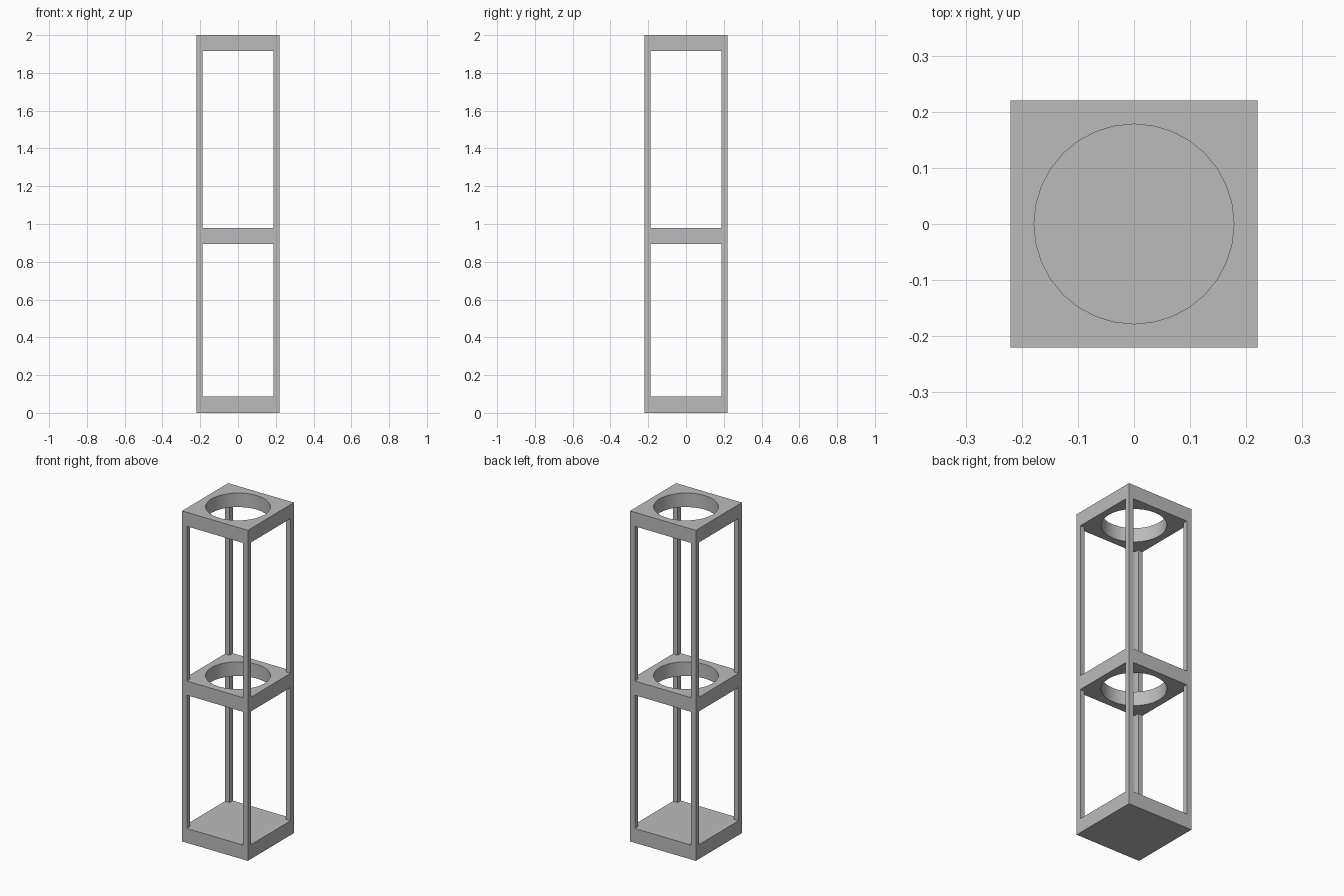
import bpy, bmesh, math

if "Cube" in bpy.data.objects:
    bpy.data.objects.remove(bpy.data.objects["Cube"], do_unlink=True)

HALF = 0.22      # half width of the tower
POST = 0.031     # post thickness
HOLE = 0.178     # hole radius
BASE_TOP, MID_LOW, MID_TOP, TOP_LOW, TOP = 0.087, 0.893, 0.979, 1.915, 2.0

grey = bpy.data.materials.new("grey")
grey.use_nodes = True
grey.diffuse_color = (0.5, 0.5, 0.5, 1)
grey.node_tree.nodes["Principled BSDF"].inputs["Base Color"].default_value = (0.5, 0.5, 0.5, 1)


def ring_points(radius, sides, turn=0.0):
    return [(radius * math.cos(turn + math.tau * i / sides),
             radius * math.sin(turn + math.tau * i / sides)) for i in range(sides)]


def slab(name, half, low, high, centre=(0, 0), hole=0.0):
    """Square slab, optionally with a round hole through it."""
    bm = bmesh.new()
    loops = [ring_points(half * math.sqrt(2), 4, math.pi / 4)]
    if hole:
        loops.append(ring_points(hole, 32))
    edges = []
    for loop in loops:
        verts = [bm.verts.new((x, y, low)) for x, y in loop]
        edges += [bm.edges.new((v, verts[i - 1])) for i, v in enumerate(verts)]
    if hole:
        bmesh.ops.triangle_fill(bm, edges=edges, use_beauty=True)
    else:
        bmesh.ops.contextual_create(bm, geom=edges)
    grown = bmesh.ops.extrude_face_region(bm, geom=bm.faces[:], use_keep_orig=True)["geom"]
    moved = [v for v in grown if isinstance(v, bmesh.types.BMVert)]
    bmesh.ops.translate(bm, verts=moved, vec=(0, 0, high - low))
    bmesh.ops.recalc_face_normals(bm, faces=bm.faces[:])
    mesh = bpy.data.meshes.new(name)
    bm.to_mesh(mesh)
    bm.free()
    mesh.materials.append(grey)
    obj = bpy.data.objects.new(name, mesh)
    obj.location = (*centre, 0)
    bpy.context.collection.objects.link(obj)
    return obj


# Solid base and two shelves with round openings
slab("base", HALF, 0, BASE_TOP)
shelves = [slab("middle_shelf", HALF, MID_LOW, MID_TOP, hole=HOLE),
           slab("top_shelf", HALF, TOP_LOW, TOP, hole=HOLE)]

# Corner posts between the plates
offset = HALF - POST / 2
for level, low, high in (("lower", BASE_TOP, MID_LOW), ("upper", MID_TOP, TOP_LOW)):
    for side, sx in (("left", 1), ("right", -1)):
        for end, sy in (("front", -1), ("back", 1)):
            slab(f"{level}_{end}_{side}_post", POST / 2, low, high, (sx * offset, sy * offset))

# Smooth the round openings while keeping the edges sharp
bpy.ops.object.select_all(action="DESELECT")
for obj in shelves:
    obj.select_set(True)
bpy.context.view_layer.objects.active = shelves[0]
bpy.ops.object.shade_smooth_by_angle(angle=math.radians(30))
